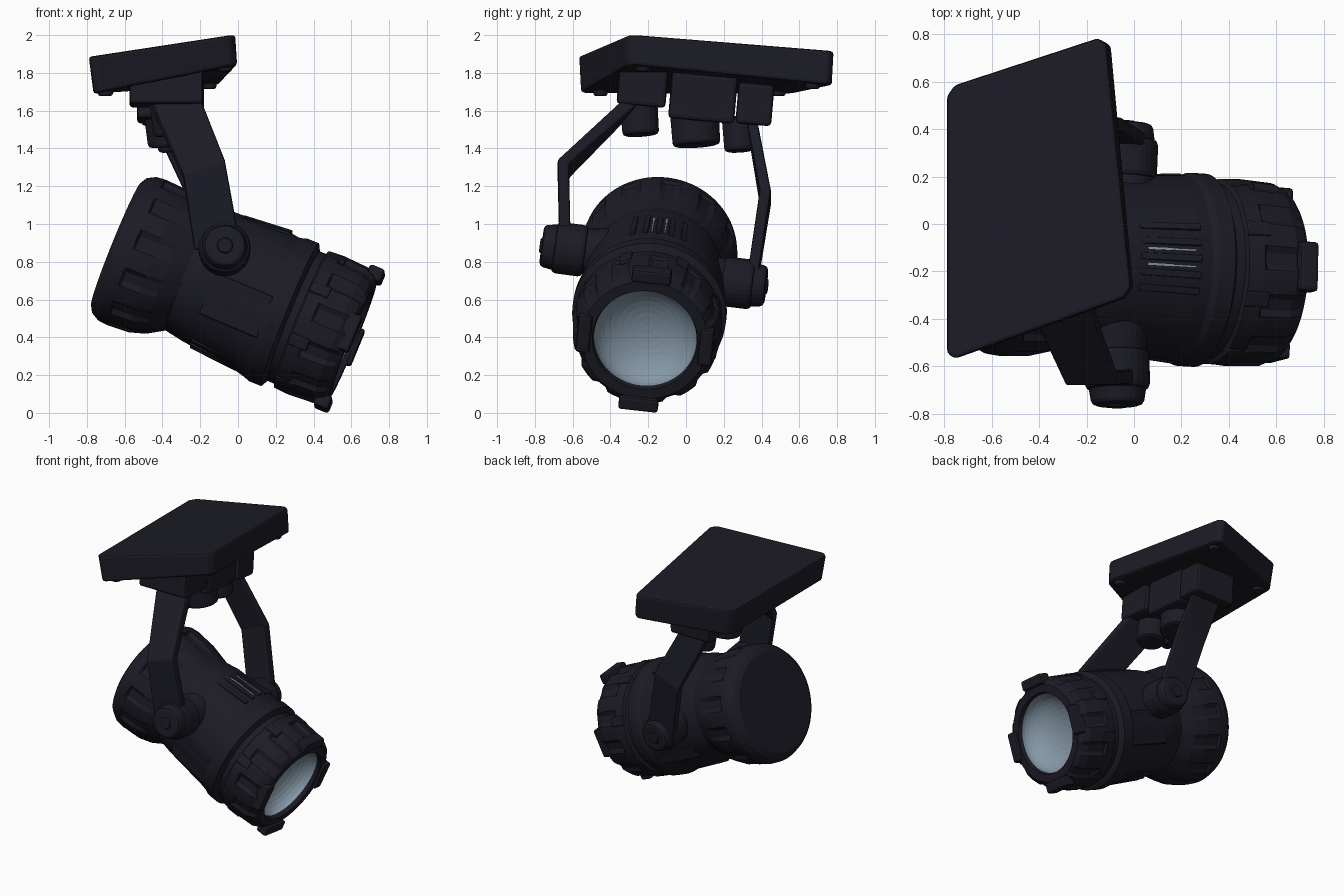
import bpy, bmesh, math
from mathutils import Vector, Matrix

if "Cube" in bpy.data.objects:
    bpy.data.objects.remove(bpy.data.objects["Cube"])


def material(name, rgb):
    m = bpy.data.materials.new(name)
    m.use_nodes = True
    m.diffuse_color = (*rgb, 1)
    m.node_tree.nodes["Principled BSDF"].inputs["Base Color"].default_value = (*rgb, 1)
    return m


DARK = material("dark_metal", (0.0115, 0.011, 0.019))
PALE = material("pale_glass", (0.235, 0.315, 0.385))
made = []


def finish(name, bm, mats=(DARK,), bevel=0):
    bmesh.ops.recalc_face_normals(bm, faces=bm.faces)
    mesh = bpy.data.meshes.new(name)
    bm.to_mesh(mesh)
    bm.free()
    ob = bpy.data.objects.new(name, mesh)
    bpy.context.collection.objects.link(ob)
    for m in mats:
        mesh.materials.append(m)
    if bevel:
        mod = ob.modifiers.new("soft_edges", "BEVEL")
        mod.width, mod.segments = bevel, 2
    made.append(ob)
    return ob


def box(name, size, matrix, bevel=0.015, mat=DARK):
    bm = bmesh.new()
    bmesh.ops.create_cube(bm, size=1, matrix=matrix @ Matrix.Diagonal((*size, 1)))
    return finish(name, bm, (mat,), bevel)


def rod(name, a, b, r1, r2=None, bevel=0.015):
    a, b = Vector(a), Vector(b)
    rot = (b - a).to_track_quat("Z", "Y").to_matrix().to_4x4()
    bm = bmesh.new()
    bmesh.ops.create_cone(bm, cap_ends=True, segments=28, radius1=r1,
                          radius2=r1 if r2 is None else r2, depth=(b - a).length,
                          matrix=Matrix.Translation((a + b) / 2) @ rot)
    return finish(name, bm, (DARK,), bevel)


def loft(name, sections, bevel):
    """Join sections with equal corner counts into a closed solid."""
    bm = bmesh.new()
    rings = [[bm.verts.new(p) for p in sec] for sec in sections]
    for a, b in zip(rings, rings[1:]):
        for i in range(len(a)):
            j = (i + 1) % len(a)
            bm.faces.new((a[i], a[j], b[j], b[i]))
    bm.faces.new(rings[0])
    bm.faces.new(rings[-1])
    return finish(name, bm, (DARK,), bevel)


# Lamp frame: local x runs along the barrel towards the lens, z is up
ax = Vector((0.92, -0.06, -0.373)).normalized()
ay = Vector((0.04, 1, -0.12))
ay = (ay - ax * ay.dot(ax)).normalized()
az = ax.cross(ay)
LAMP = Matrix((ax, ay, az)).transposed().to_4x4()
LAMP.translation = (0.608, -0.217, 0.385)


def around(angle, s, r, tilt=0):
    return (LAMP @ Matrix.Rotation(angle, 4, "X") @ Matrix.Translation((s, 0, r))
            @ Matrix.Rotation(tilt, 4, "Y"))


# Barrel: turned profile (position, radius, flute depth, lift), closed by a round bowl
profile = [(-1.355, 0, 0, 0), (-1.355, 0.35, 0, 0), (-1.335, 0.385, 0, 0),
           (-1.29, 0.41, 0, 0), (-1.24, 0.415, 0, 0), (-1.23, 0.415, 0.02, 0),
           (-1.12, 0.408, 0.018, 0), (-1.03, 0.385, 0.004, 0.005),
           (-0.94, 0.35, 0, 0.025), (-0.84, 0.368, 0, 0.025), (-0.52, 0.392, 0, 0.01),
           (-0.46, 0.396, 0, 0), (-0.43, 0.408, 0, 0), (-0.36, 0.408, 0, 0),
           (-0.34, 0.37, 0, 0), (-0.30, 0.37, 0, 0), (-0.29, 0.39, 0, 0),
           (-0.22, 0.395, 0, 0), (-0.21, 0.395, 0.018, 0), (-0.07, 0.387, 0.018, 0),
           (-0.02, 0.362, 0.015, 0), (0, 0.335, 0, 0), (0, 0.28, 0, 0)]
bowl_start = len(profile)
BOWL = 10
for k in range(BOWL + 1):
    t = k / BOWL * math.pi / 2
    profile.append((-0.03 - 0.16 * math.sin(t), 0.272 * math.cos(t) if k < BOWL else 0, 0, 0))
SEG = 96
bm = bmesh.new()
rings = []
for s, r, flute, lift in profile:
    if r == 0:
        rings.append([bm.verts.new(LAMP @ Vector((s, 0, 0)))] * SEG)
        continue
    ring = []
    for k in range(SEG):
        a = math.tau * k / SEG
        rr = r - (flute if k % 8 < 3 else 0)
        ring.append(bm.verts.new(LAMP @ Vector((s, rr * math.sin(a), rr * math.cos(a) + lift))))
    rings.append(ring)
for i, (a, b) in enumerate(zip(rings, rings[1:])):
    for k in range(SEG):
        j = (k + 1) % SEG
        corners = list(dict.fromkeys((a[k], a[j], b[j], b[k])))
        bm.faces.new(corners).material_index = int(i >= bowl_start)
finish("lamp_barrel", bm, (DARK, PALE))

# Lens clips (prominent above and below, flush at the sides) and ring lugs
for k in range(4):
    box(f"lens_clip_{k}", (0.085, 0.21, 0.075),
        around(k * math.pi / 2, -0.02, 0.325 if k % 2 else 0.365))
for k in range(8):
    box(f"ring_lug_{k}", (0.11, 0.07, 0.03),
        around((k + 0.5) * math.pi / 4, -0.24, 0.385), 0.01)

# Cooling ribs on top and underneath, with pale slits between the upper ones
slope = -math.atan(0.026 / 0.32)
for side, base, r in (("top", 0, 0.4), ("bottom", math.pi, 0.366)):
    for k in range(-2, 3):
        box(f"{side}_rib_{k + 2}", (0.27, 0.03, 0.016),
            around(base + k * 0.17, -0.65, r, slope), 0.005)
for k in (-0.5, 0.5):
    box("vent_slit", (0.22, 0.009, 0.009), around(k * 0.17, -0.65, 0.399, slope), 0, PALE)

# Side panels on the barrel
for sign in (-1, 1):
    box("side_panel", (0.34, 0.24, 0.03),
        around(sign * math.radians(105), -0.62, 0.362, slope), 0.012)

# Pivots
pivots = {"right": (Vector((-0.07, -0.68, 0.875)), Vector((0.01, -0.98, 0.13)), 0.137),
          "left": (Vector((-0.03, 0.34, 0.68)), Vector((0.04, 0.98, -0.12)), 0.132)}
for side, (c, d, r) in pivots.items():
    d.normalize()
    rod(f"{side}_pivot_boss", c - d * 0.32, c - d * 0.09, 0.15, 0.11)
    rod(f"{side}_pivot_hub", c - d * 0.15, c + d * 0.02, r, bevel=0.025)
    rod(f"{side}_pivot_knob", c, c + d * 0.085, r * 0.9, r * 0.8, 0.02)
    rod(f"{side}_pivot_bolt", c + d * 0.05, c + d * 0.095, 0.05, 0.04, 0.01)


# Bent yoke arms
def arm(name, stations):
    secs = []
    for c, w, t in stations:
        c, w, t = Vector(c), Vector(w), Vector(t)
        secs.append([c - w - t, c + w - t, c + w + t, c - w + t])
    loft(name, secs, 0.012)


arm("right_arm", [((-0.33, -0.29, 1.64), (0.13, 0, 0.01), (0, 0.025, -0.025)),
                  ((-0.18, -0.65, 1.29), (0.11, 0, 0.04), (0, 0.03, -0.012)),
                  ((-0.11, -0.64, 0.88), (0.12, 0, 0.02), (0, 0.03, 0))])
arm("left_arm", [((-0.35, 0.345, 1.56), (0.11, 0, 0.01), (0, 0.027, 0.006)),
                 ((-0.15, 0.42, 1.14), (0.1, 0, 0.04), (0, 0.03, 0)),
                 ((-0.045, 0.35, 0.69), (0.105, 0, 0.02), (0, 0.028, -0.006))])

# Mounting blocks and pegs beneath the plate
tilt = Matrix.Rotation(math.radians(-5), 4, "X")
for name, c, size in (("right_mount", (-0.38, -0.23, 1.73), (0.39, 0.26, 0.21)),
                      ("middle_mount", (-0.365, 0.09, 1.67), (0.34, 0.35, 0.25)),
                      ("left_mount", (-0.345, 0.365, 1.635), (0.33, 0.19, 0.22))):
    box(name, size, Matrix.Translation(c) @ tilt, 0.02)
for name, c, r in (("right_peg", (-0.36, -0.245, 1.56), 0.1),
                   ("middle_peg", (-0.36, 0.05, 1.505), 0.13),
                   ("left_peg", (-0.35, 0.28, 1.475), 0.085)):
    c = Vector(c)
    axis = Vector((-0.01, -0.006, 0.09))
    rod(name, c + axis, c - axis, r, r * 0.97, 0.02)


# Skewed ceiling plate with clipped corners and small screws underneath
def clipped(corners, cut):
    pts = [Vector(p) for p in corners]
    out = []
    for k, p in enumerate(pts):
        for q in (pts[k - 1], pts[(k + 1) % len(pts)]):
            out.append(p + (q - p).normalized() * cut)
    return out


top = [(-0.01, -0.3, 2.005), (-0.12, 0.795, 1.915), (-0.79, 0.575, 1.885), (-0.79, -0.58, 1.885)]
under = [(0.0, -0.3, 1.845), (-0.1, 0.785, 1.735), (-0.765, 0.565, 1.69), (-0.76, -0.57, 1.69)]
loft("ceiling_plate", [clipped(top, 0.035), clipped(under, 0.035)], 0.015)
centre = sum((Vector(p) for p in under), Vector()) / 4
for k, p in enumerate(under):
    c = Vector(p).lerp(centre, 0.17)
    rod(f"plate_screw_{k}", c + Vector((0, 0, 0.03)), c - Vector((0, 0, 0.02)), 0.045, 0.035, 0.008)

# Smooth the round surfaces and keep the edges crisp
for ob in bpy.context.view_layer.objects:
    ob.select_set(ob in made)
bpy.context.view_layer.objects.active = made[0]
bpy.ops.object.shade_smooth_by_angle(angle=math.radians(32))
